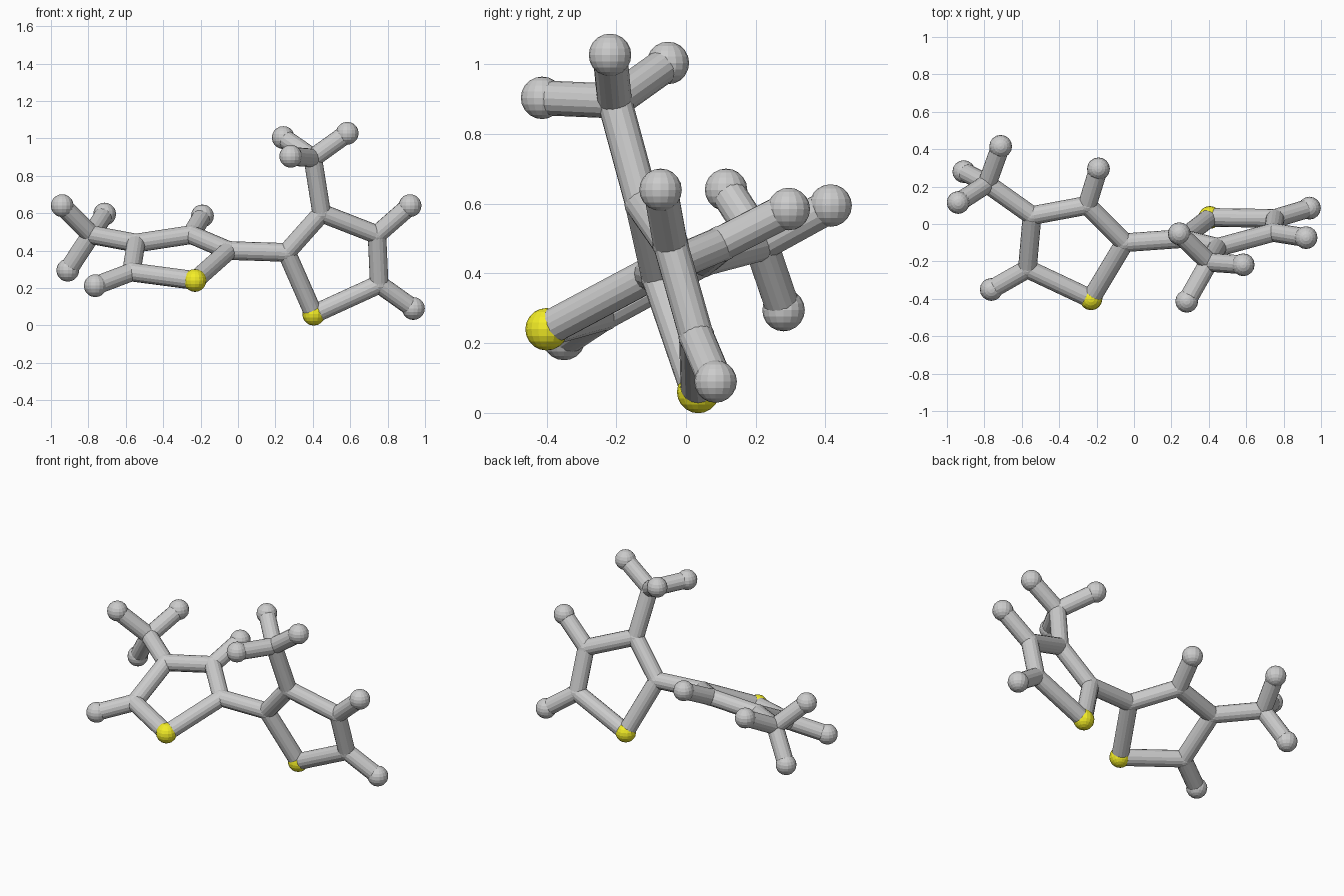
import bpy
from mathutils import Vector

if "Cube" in bpy.data.objects:
    bpy.data.objects.remove(bpy.data.objects["Cube"])

BALL, JOINT, STICK, SIDES = 0.061, 0.052, 0.05, 16

yellow = bpy.data.materials.new("yellow")
yellow.diffuse_color = (0.9, 0.85, 0.02, 1)
yellow.use_nodes = True
yellow.node_tree.nodes["Principled BSDF"].inputs["Base Color"].default_value = yellow.diffuse_color

# Atom centres: s = sulphur, c = ring carbon, m = methyl carbon, h = hydrogen
left = {
    "s": (-0.23, -0.40, 0.24),
    "c2": (-0.05, -0.10, 0.40), "c3": (-0.25, 0.10, 0.485),
    "c4": (-0.545, 0.045, 0.44), "c5": (-0.57, -0.24, 0.285),
    "m": (-0.785, 0.215, 0.485),
    "h3": (-0.19, 0.295, 0.585), "h5": (-0.763, -0.35, 0.212),
    "hm1": (-0.94, 0.115, 0.64), "hm2": (-0.713, 0.415, 0.595),
    "hm3": (-0.91, 0.28, 0.295),
}
right = {
    "s": (0.405, 0.035, 0.06),
    "c2": (0.26, -0.078, 0.39), "c3": (0.447, -0.125, 0.60),
    "c4": (0.743, -0.045, 0.485), "c5": (0.755, 0.03, 0.22),
    "m": (0.40, -0.205, 0.895),
    "h4": (0.92, -0.073, 0.64), "h5": (0.938, 0.085, 0.09),
    "hm1": (0.242, -0.052, 1.004), "hm2": (0.584, -0.218, 1.027),
    "hm3": (0.282, -0.413, 0.904),
}
# Bonds shared by both halves: five-sided ring, methyl group, outer hydrogen
shared = ["s c2", "c2 c3", "c3 c4", "c4 c5", "c5 s", "c5 h5",
          "m hm1", "m hm2", "m hm3"]


def ball(name, pos, radius):
    bpy.ops.mesh.primitive_uv_sphere_add(segments=SIDES, ring_count=10,
                                         radius=radius, location=pos)
    ob = bpy.context.object
    ob.name = name
    return ob


def stick(name, a, b):
    a, b = Vector(a), Vector(b)
    bpy.ops.mesh.primitive_cylinder_add(vertices=SIDES, radius=STICK,
                                        depth=(b - a).length, location=(a + b) / 2)
    ob = bpy.context.object
    ob.name = name
    ob.rotation_euler = (b - a).to_track_quat('Z', 'Y').to_euler()


def half(side, atoms, extra):
    kinds = {"s": "sulphur", "c": "carbon", "m": "methyl_carbon", "h": "hydrogen"}
    for key, pos in atoms.items():
        ob = ball(f"{side}_{kinds[key[0]]}_{key}", pos,
                  JOINT if key[0] in "cm" else BALL)
        if key == "s":
            ob.data.materials.append(yellow)
    for pair in shared + extra:
        p, q = pair.split()
        stick(f"{side}_bond_{p}_{q}", atoms[p], atoms[q])


# Two ring halves, then the bond joining them
half("left", left, ["c4 m", "c3 h3"])
half("right", right, ["c3 m", "c4 h4"])
stick("linking_bond", left["c2"], right["c2"])
